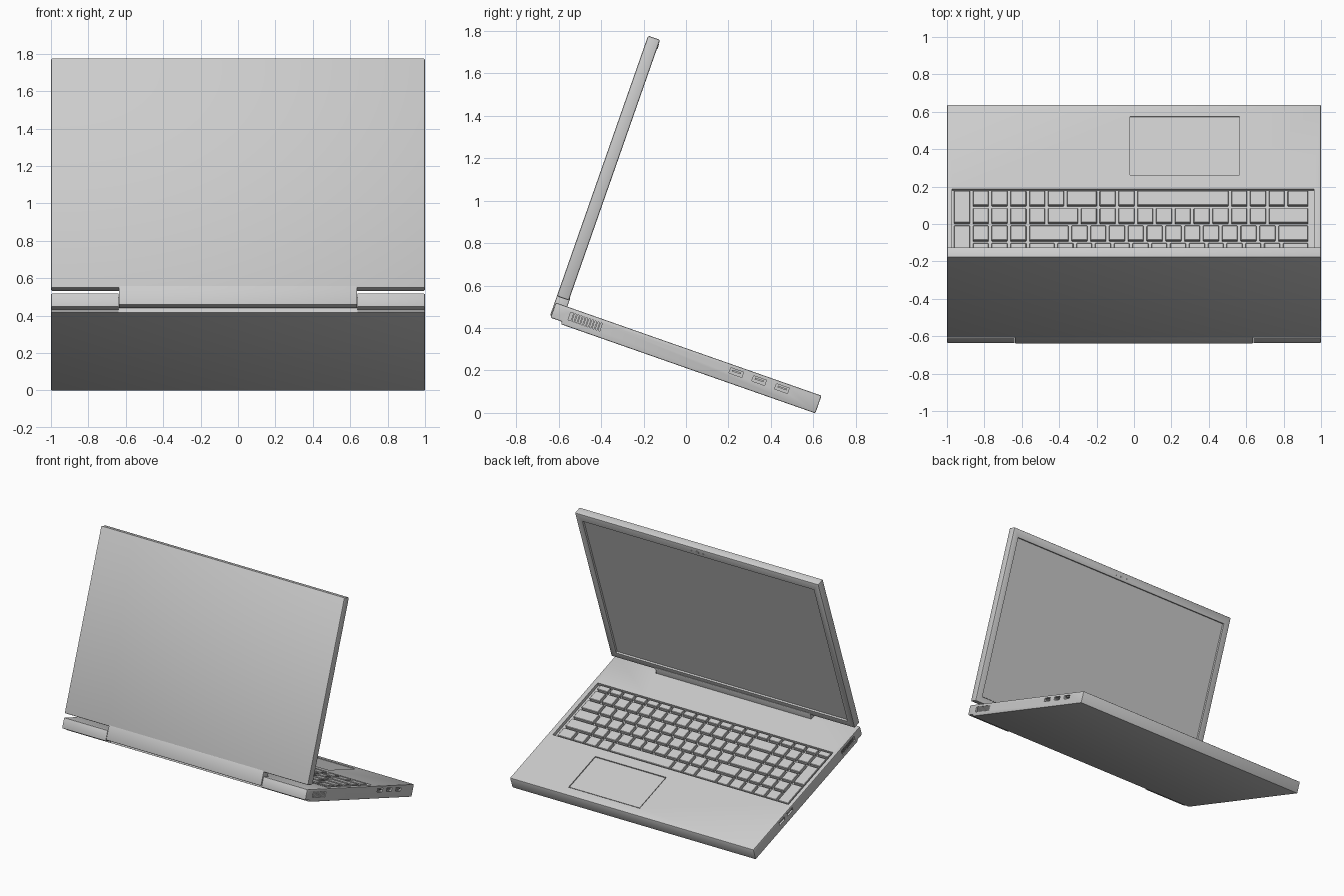
import bpy, bmesh, math
from mathutils import Matrix

if "Cube" in bpy.data.objects:
    bpy.data.objects.remove(bpy.data.objects["Cube"])

# Built level (base flat, lid upright), then the whole laptop is tilted about x.
TILT = math.radians(-19.3)
parts = []


def add_box(bm, x0, x1, y0, y1, z0, z1, bev=0, seg=2):
    tmp = bmesh.new()
    m = (Matrix.Translation(((x0 + x1) / 2, (y0 + y1) / 2, (z0 + z1) / 2))
         @ Matrix.Diagonal((x1 - x0, y1 - y0, z1 - z0, 1)))
    bmesh.ops.create_cube(tmp, size=1, matrix=m)
    if bev:
        bmesh.ops.bevel(tmp, geom=tmp.edges[:], offset=bev, segments=seg,
                        affect='EDGES', profile=0.5)
    me = bpy.data.meshes.new("tmp")
    tmp.to_mesh(me)
    tmp.free()
    bm.from_mesh(me)
    bpy.data.meshes.remove(me)


def finish(name, bm, keep=True):
    bmesh.ops.recalc_face_normals(bm, faces=bm.faces[:])
    me = bpy.data.meshes.new(name)
    bm.to_mesh(me)
    bm.free()
    ob = bpy.data.objects.new(name, me)
    bpy.context.collection.objects.link(ob)
    if keep:
        parts.append(ob)
    return ob


def boxes(name, specs, bev=0, seg=2, keep=True):
    bm = bmesh.new()
    for s in specs:
        add_box(bm, *s, bev=bev, seg=seg)
    return finish(name, bm, keep)


def cut(ob, specs, bev=0):
    cutter = boxes("cutter", specs, bev, keep=False)
    cutter.hide_render = True
    mod = ob.modifiers.new("cut", 'BOOLEAN')
    mod.operation, mod.solver, mod.object = 'DIFFERENCE', 'EXACT', cutter
    bpy.context.view_layer.objects.active = ob
    bpy.ops.object.modifier_apply(modifier=mod.name)
    bpy.data.objects.remove(cutter, do_unlink=True)


# Base shell: side profile extruded across the width, edges rounded
DECK = 0.29
profile = [(-0.752, 0.215), (-0.695, 0.215), (-0.695, 0.202),
           (0.575, 0.202), (0.575, DECK), (-0.752, DECK)]
bm = bmesh.new()
face = bm.faces.new([bm.verts.new((-1, y, z)) for y, z in profile])
ext = bmesh.ops.extrude_face_region(bm, geom=[face])
bmesh.ops.translate(bm, vec=(2, 0, 0),
                    verts=[v for v in ext['geom'] if isinstance(v, bmesh.types.BMVert)])
bmesh.ops.recalc_face_normals(bm, faces=bm.faces[:])
bmesh.ops.bevel(bm, geom=bm.edges[:], offset=0.006, segments=2, affect='EDGES', profile=0.5)
base = finish("base_shell", bm)

# Hinge notch, keyboard well, touchpad well
cut(base, [(-0.64, 0.64, -0.8, -0.69, 0.1, 0.4)])
cut(base, [(-0.972, 0.962, -0.46, 0.097, DECK - 0.025, 0.4)])
cut(base, [(-0.022, 0.563, 0.175, 0.507, DECK - 0.008, 0.4)])

# Side openings: vents near the hinge, ports near the front
PORTS_R, PORTS_L = (0.16, 0.274, 0.388), (0.13, 0.23)


def side_box(s, depth, y0, y1, z0, z1, out=0.0):
    a, b = s * (1 - depth), s * (1 + out)
    return (min(a, b), max(a, b), y0, y1, z0, z1)


openings, tongues, slats = [], [], []
for s, ports in ((1, PORTS_R), (-1, PORTS_L)):
    openings.append(side_box(s, 0.015, -0.67, -0.512, 0.232, 0.270, 0.05))
    for i in range(10):
        y = -0.657 + i * 0.0145
        slats.append(side_box(s, 0.018, y, y + 0.007, 0.230, 0.272, -0.003))
    for p in ports:
        openings.append(side_box(s, 0.02, p - 0.032, p + 0.032, 0.247, 0.273, 0.05))
        tongues.append(side_box(s, 0.025, p - 0.022, p + 0.022, 0.259, 0.267, -0.003))
cut(base, openings)
boxes("port_tongues", tongues)
boxes("vent_slats", slats)

# Touchpad
boxes("touchpad", [(-0.016, 0.557, 0.181, 0.501, DECK - 0.012, DECK - 0.003)])

# Keyboard: widths in key units per row, front row first, after the number pad
U, X0, ROW, DEPTH, GAP = 0.1005, -0.962, 0.099, 0.082, 0.016
rows = [
    [1, 1, 1.75, 1, 1, 5, 1, 1, 1, 1.25],
    [1, 1.75] + [1] * 10 + [2.25],
    [2.25] + [1] * 11 + [1.75],
    [1.5] + [1] * 12 + [1.5],
    [2] + [1] * 13,
]
KZ0, KZ1 = DECK - 0.03, DECK - 0.001
keys = []


def key(u, w, front, depth):
    x = X0 + u * U
    keys.append((x, x + w * U - GAP, front - depth, front, KZ0, KZ1))


for r, widths in enumerate(rows):
    front = 0.088 - r * ROW
    for c in range(0 if r == 4 else 1, 4):
        key(c, 1, front, DEPTH)
    if r in (0, 2):
        key(0, 1, front, DEPTH + ROW)
    u = 4
    for w in widths:
        key(u, w, front, DEPTH)
        u += w
for c in range(19):
    key(c, 1, 0.088 - 5 * ROW, 0.043)
boxes("keys", keys, bev=0.003, seg=1)

# Hinge barrel between base and lid
boxes("hinge_barrel", [(-0.637, 0.637, -0.757, -0.694, 0.224, 0.335)], bev=0.006)

# Lid with recessed screen
lid = boxes("lid_shell", [(-1, 1, -0.757, -0.697, 0.320, 1.621)], bev=0.008)
cut(lid, [(-0.95, 0.95, -0.712, -0.6, 0.365, 1.560)])
boxes("screen", [(-0.945, 0.945, -0.72, -0.709, 0.370, 1.555)])

# Camera and microphone dots in the top bezel
bm = bmesh.new()
for x, rad in ((0, 0.012), (-0.05, 0.006), (0.05, 0.006)):
    m = Matrix.Translation((x, -0.697, 1.588)) @ Matrix.Rotation(math.pi / 2, 4, 'X')
    bmesh.ops.create_cone(bm, cap_ends=True, segments=20, radius1=rad,
                          radius2=rad, depth=0.006, matrix=m)
finish("camera", bm)

# Tilt everything into place and shade
rot = Matrix.Rotation(TILT, 4, 'X')
for ob in parts:
    ob.data.transform(rot)
low = min(v.co.z for ob in parts for v in ob.data.vertices)
bpy.ops.object.select_all(action='DESELECT')
for ob in parts:
    ob.data.transform(Matrix.Translation((0, 0, -low)))
    ob.select_set(True)
bpy.context.view_layer.objects.active = base
bpy.ops.object.shade_smooth_by_angle(angle=math.radians(30))
